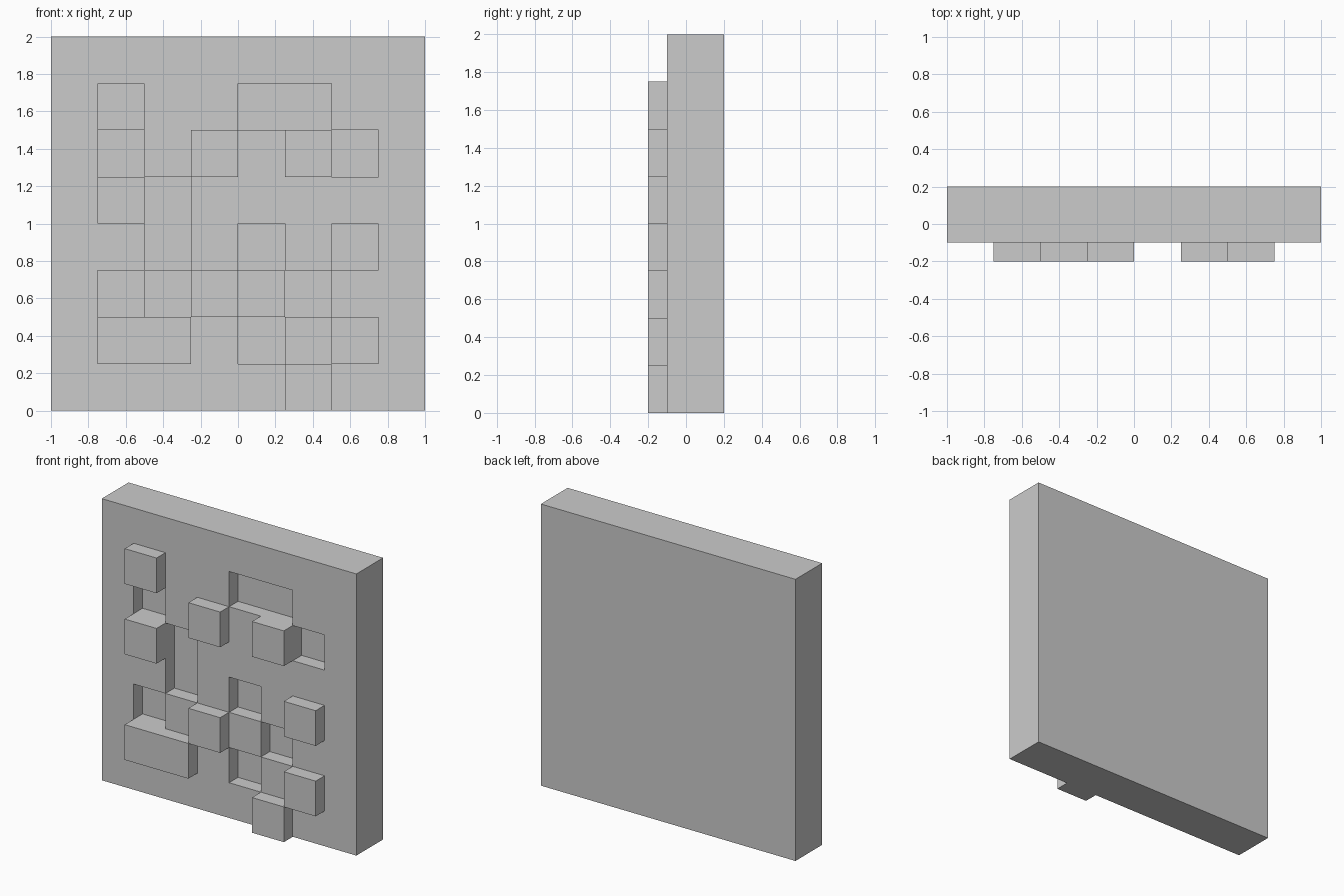
import bpy, bmesh
from mathutils import Vector

if "Cube" in bpy.data.objects:
    bpy.data.objects.remove(bpy.data.objects["Cube"])

# Relief map seen from the front, top row first: "+" raised, "-" recessed, "." flush
RELIEF = [
    "........",
    ".+..--..",
    ".-.+.+-.",
    ".+-.....",
    "..-.-.+.",
    ".-.+.-..",
    ".++.-.+.",
    ".....+..",
]
CELL = 0.25
LAYERS = [-0.2, -0.1, 0.0, 0.2]          # raised, flush and recessed fronts, then back
FIRST = {"+": 0, ".": 1, "-": 2}         # first solid layer per cell type


def solid(c, l, r):
    """True where column c, depth layer l, row r (from the bottom) holds material."""
    if not (0 <= c < 8 and 0 <= r < 8 and 0 <= l < 3):
        return False
    return l >= FIRST[RELIEF[7 - r][c]]


def corner(c, l, r):
    return Vector((-1 + c * CELL, LAYERS[l], r * CELL))


def build_panel(name):
    bm = bmesh.new()
    for c in range(8):
        for l in range(3):
            for r in range(8):
                if not solid(c, l, r):
                    continue
                for axis in range(3):
                    for side in (0, 1):
                        step = [0, 0, 0]
                        step[axis] = 2 * side - 1
                        if solid(c + step[0], l + step[1], r + step[2]):
                            continue
                        # quad on the exposed side, wound to face outwards
                        quad = []
                        for u, v in ((0, 0), (1, 0), (1, 1), (0, 1)):
                            o = [0, 0, 0]
                            o[axis] = side
                            o[(axis + 1) % 3] = u
                            o[(axis + 2) % 3] = v
                            quad.append(bm.verts.new(corner(c + o[0], l + o[1], r + o[2])))
                        bm.faces.new(quad if side else quad[::-1])
    bmesh.ops.remove_doubles(bm, verts=bm.verts, dist=0.001)
    # merge coplanar tiles into clean flat faces
    bmesh.ops.dissolve_limit(bm, angle_limit=0.01, verts=bm.verts, edges=bm.edges)
    mesh = bpy.data.meshes.new(name)
    bm.to_mesh(mesh)
    bm.free()
    obj = bpy.data.objects.new(name, mesh)
    bpy.context.collection.objects.link(obj)
    return obj


# Square wall slab with raised and recessed square blocks on its front
build_panel("relief_wall_panel")
